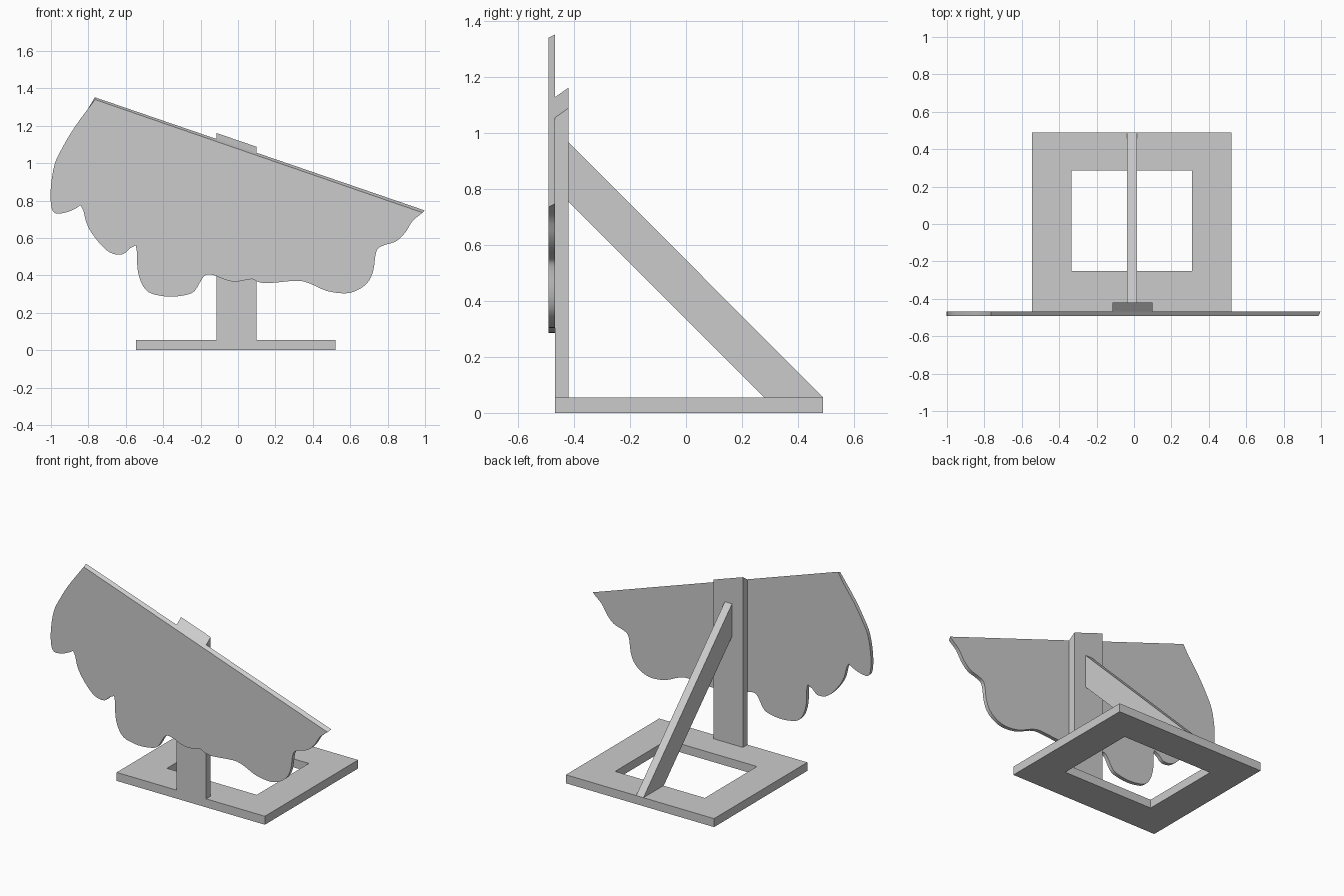
import bpy, bmesh
from mathutils import Vector

if "Cube" in bpy.data.objects:
    bpy.data.objects.remove(bpy.data.objects["Cube"])

grey = bpy.data.materials.new("light grey")
grey.diffuse_color = (0.6, 0.6, 0.6, 1)
grey.use_nodes = True
grey.node_tree.nodes["Principled BSDF"].inputs["Base Color"].default_value = grey.diffuse_color

SLOPE = -0.345      # fall of the top edge along x
BEVEL = 0.7         # rise of the top edge towards the back


def prism(name, outline, axis, lo, hi):
    """Extrude a 2D outline along x, y or z."""
    def place(p, d):
        v = list(p)
        v.insert("xyz".index(axis), d)
        return v
    bm = bmesh.new()
    rings = [[bm.verts.new(place(p, d)) for p in outline] for d in (lo, hi)]
    for ring in rings:
        bm.faces.new(ring)
    n = len(outline)
    for i in range(n):
        j = (i + 1) % n
        bm.faces.new((rings[0][i], rings[0][j], rings[1][j], rings[1][i]))
    bmesh.ops.recalc_face_normals(bm, faces=bm.faces[:])
    return finish(name, bm)


def finish(name, bm):
    mesh = bpy.data.meshes.new(name)
    bm.to_mesh(mesh)
    bm.free()
    mesh.materials.append(grey)
    obj = bpy.data.objects.new(name, mesh)
    bpy.context.collection.objects.link(obj)
    return obj


def smooth_path(pts, steps=3):
    """Catmull-Rom curve through the points, open ended."""
    p = [Vector(q) for q in pts]
    p = [2 * p[0] - p[1]] + p + [2 * p[-1] - p[-2]]
    out = []
    for a, b, c, d in zip(p, p[1:], p[2:], p[3:]):
        for k in range(steps):
            t = k / steps
            out.append(0.5 * (2 * b + (c - a) * t + (2 * a - 5 * b + 4 * c - d) * t * t
                              + (3 * b - a - 3 * c + d) * t ** 3))
    return out


# base: square frame with a rectangular opening
bm = bmesh.new()
outer = [(-.545, -.467), (.52, -.467), (.52, .49), (-.545, .49)]
inner = [(-.335, -.25), (.31, -.25), (.31, .285), (-.335, .285)]
rings = [[bm.verts.new((x, y, z)) for x, y in loop]
         for loop, z in ((outer, 0), (outer, .055), (inner, .055), (inner, 0))]
for r in range(4):
    a, b = rings[r], rings[(r + 1) % 4]
    for i in range(4):
        j = (i + 1) % 4
        bm.faces.new((a[i], a[j], b[j], b[i]))
bmesh.ops.recalc_face_normals(bm, faces=bm.faces[:])
finish("base_frame", bm)

# upright post with its top cut on the slant
post = prism("post", [(-.115, .055), (.098, .055), (.098, 1.055), (-.115, 1.128)], "y", -.467, -.42)
for v in post.data.vertices:
    if v.co.z > .5 and v.co.y > -.45:
        v.co.z += .047 * BEVEL

# diagonal brace behind the post
prism("brace", [(-.42, .755), (-.42, .967), (.49, .055), (.28, .055)], "x", -.037, .015)

# scalloped panel: each lobe is a smooth run between sharp corners
lobes = [
    [(-.765, 1.34), (-.875, 1.19), (-.943, 1.075), (-.98, .995), (-1, .88), (-1, .78),
     (-.98, .733), (-.925, .735), (-.875, .754), (-.842, .775)],
    [(-.842, .775), (-.826, .743), (-.81, .68), (-.778, .62), (-.72, .55), (-.67, .516),
     (-.615, .513), (-.58, .543), (-.547, .56)],
    [(-.547, .56), (-.54, .52), (-.537, .433), (-.516, .358), (-.478, .31), (-.42, .292),
     (-.355, .286), (-.285, .294), (-.233, .315), (-.19, .385), (-.163, .405), (-.12, .398),
     (-.07, .377), (-.01, .366), (.072, .38), (.105, .366), (.16, .358), (.31, .371),
     (.38, .358), (.47, .318), (.555, .304), (.612, .31), (.666, .337), (.703, .375),
     (.725, .433), (.735, .508), (.75, .545), (.79, .564), (.847, .583), (.896, .631),
     (.933, .69), (.987, .735)],
]
outline = [p for lobe in lobes for p in smooth_path(lobe)] + [Vector((.987, .735))]
panel = prism("scalloped_panel", outline, "y", -.491, -.467)

# slant the straight top edge towards the back
for v in panel.data.vertices:
    if v.co.y > -.48 and v.co.z > 1.34 + SLOPE * (v.co.x + .765) - .004:
        v.co.z += .012
        if v.co.x > .9:
            v.co.x += .011

# smooth the curved rim, keep hard corners
bpy.ops.object.select_all(action="DESELECT")
panel.select_set(True)
bpy.context.view_layer.objects.active = panel
bpy.ops.object.shade_smooth_by_angle()
